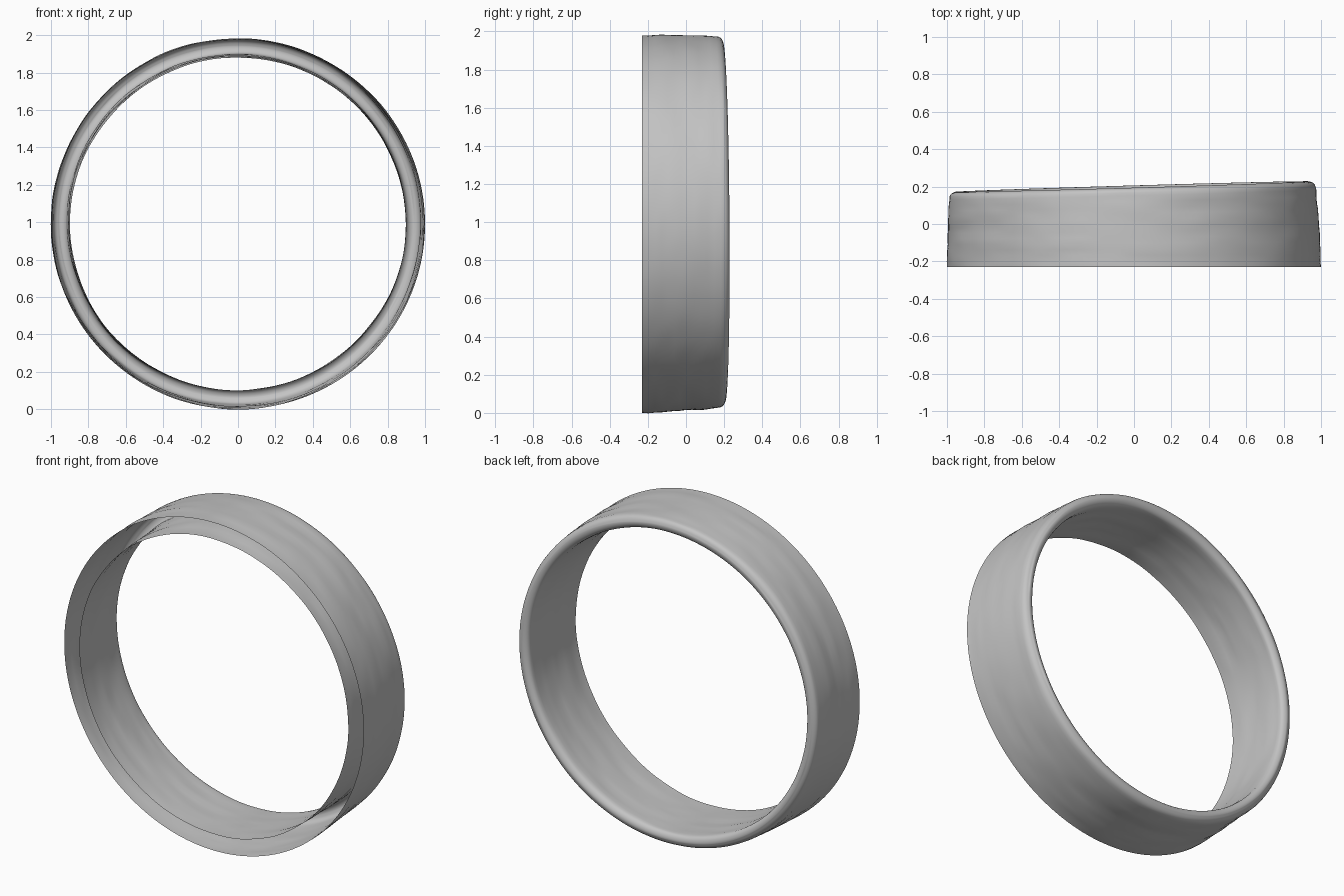
import bpy, bmesh, math
from mathutils import Vector, noise

cube = bpy.data.objects.get("Cube")
if cube:
    bpy.data.objects.remove(cube, do_unlink=True)

grey = bpy.data.materials.new("plain grey")
grey.use_nodes = True
colour = (0.55, 0.55, 0.55, 1)
grey.diffuse_color = colour
grey.node_tree.nodes["Principled BSDF"].inputs["Base Color"].default_value = colour

SEGMENTS = 180
FRONT = -0.23


def section():
    """Open U section: (depth fraction, inset from the outer radius, ripple weight)."""
    pts = [(0.9 * i / 12, 0.0, 1.0 if i else 0.0) for i in range(13)]
    # rounded back rim
    for i in range(1, 12):
        a = math.pi * i / 12
        pts.append((0.9 + 0.1 * math.sin(a) ** 0.7, 0.04 - 0.04 * math.cos(a), 0.5))
    pts += [(0.9 * (1 - i / 12), 0.08 + 0.015 * i / 12, 1.0) for i in range(13)]
    return pts


def ring_point(angle, depth, inset, weight):
    c, s = math.cos(angle), math.sin(angle)
    # the back rim is slightly slanted and tapers inwards
    back = 0.2 + 0.028 * c - 0.006 * s
    y = FRONT + (back - FRONT) * depth
    taper = depth ** 1.5 if inset < 0.04 else depth * 0.3 + 0.3
    rx = 1.0 - 0.022 * taper - inset
    rz = 0.99 - 0.018 * taper - inset
    # hand-made ripples running around the band
    p = Vector((c * 2.5, y * 14, s * 2.5 + inset * 40))
    ripple = weight * (0.005 * noise.noise(p) + 0.002 * noise.noise(p * 2.7))
    cx = -0.008 * depth
    cz = 0.99 + 0.012 * depth
    return (cx + (rx + ripple) * c, y, cz + (rz + ripple) * s)


# Hollow band: outer wall, rounded back rim and inner wall, open at the front
bm = bmesh.new()
profile = section()
loops = []
for k in range(SEGMENTS):
    angle = 2 * math.pi * k / SEGMENTS
    loops.append([bm.verts.new(ring_point(angle, *p)) for p in profile])
for k in range(SEGMENTS):
    a, b = loops[k], loops[(k + 1) % SEGMENTS]
    for j in range(len(profile) - 1):
        bm.faces.new((a[j], a[j + 1], b[j + 1], b[j])).smooth = True
bm.normal_update()
# outer wall must face away from the centre
first = bm.faces[:][0]
middle = first.calc_center_median() - Vector((0, 0, 0.99))
if first.normal.dot(middle) < 0:
    bmesh.ops.reverse_faces(bm, faces=bm.faces[:])

mesh = bpy.data.meshes.new("ring_band")
bm.to_mesh(mesh)
bm.free()
mesh.materials.append(grey)
band = bpy.data.objects.new("ring_band", mesh)
bpy.context.scene.collection.objects.link(band)
